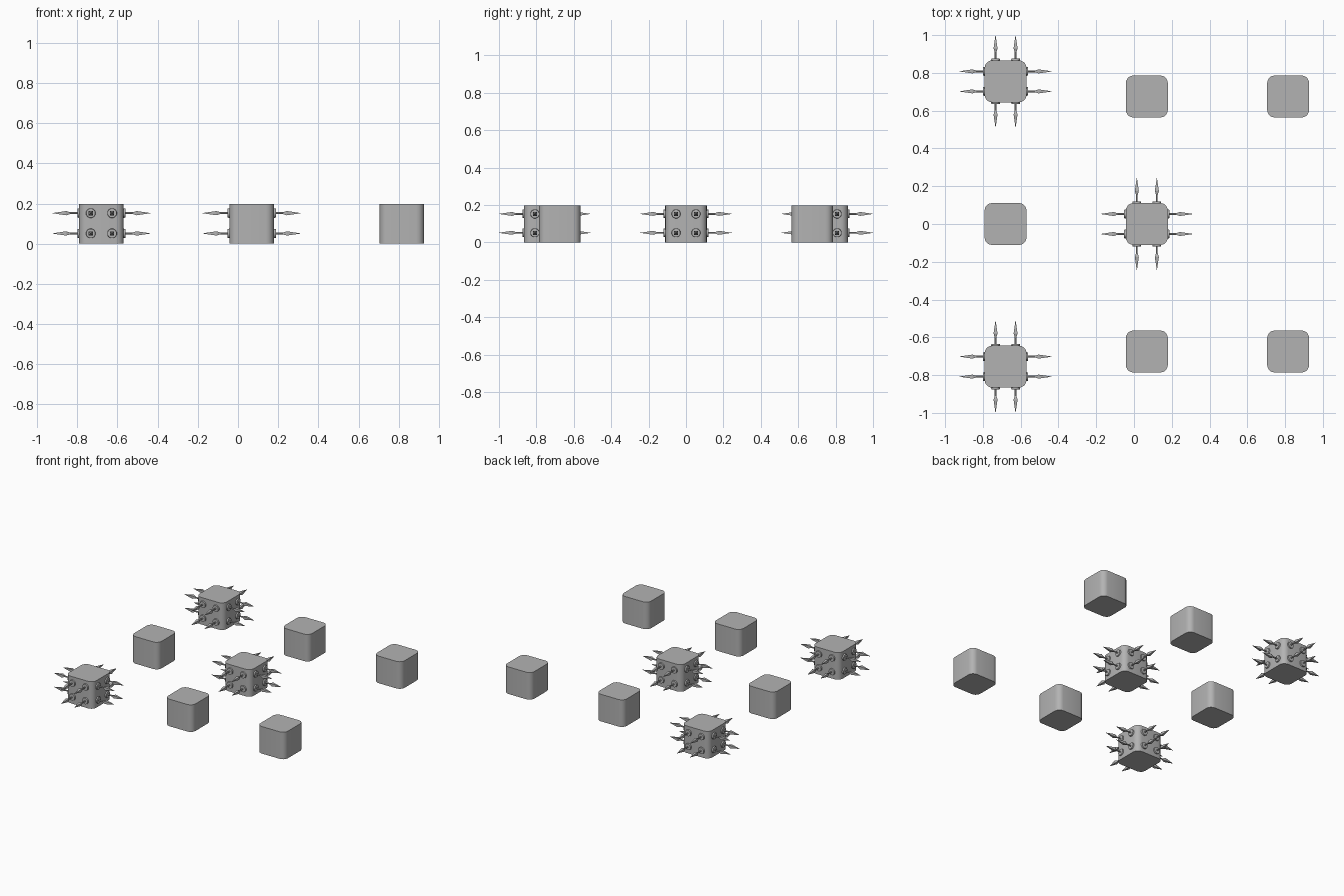
import bpy, bmesh, math
from mathutils import Matrix, Vector

cube = bpy.data.objects.get("Cube")
if cube:
    bpy.data.objects.remove(cube, do_unlink=True)

HALF, HEIGHT = 0.111, 0.198


def material(name, value):
    m = bpy.data.materials.new(name)
    m.use_nodes = True
    m.diffuse_color = (value, value, value, 1)
    m.node_tree.nodes["Principled BSDF"].inputs["Base Color"].default_value = (value, value, value, 1)
    return m


GREY = material("stone grey", 0.45)


def finish(name, bm, angle):
    bmesh.ops.recalc_face_normals(bm, faces=bm.faces)
    mesh = bpy.data.meshes.new(name)
    bm.to_mesh(mesh)
    bm.free()
    mesh.materials.append(GREY)
    obj = bpy.data.objects.new(name, mesh)
    bpy.context.collection.objects.link(obj)
    bpy.ops.object.select_all(action='DESELECT')
    obj.select_set(True)
    bpy.context.view_layer.objects.active = obj
    bpy.ops.object.shade_smooth_by_angle(angle=math.radians(angle))
    return obj


def block(name, x, y):
    """Box with rounded upright edges."""
    bm = bmesh.new()
    bmesh.ops.create_cube(bm, size=1, matrix=Matrix.Translation((x, y, HEIGHT / 2))
                          @ Matrix.Diagonal((2 * HALF, 2 * HALF, HEIGHT, 1)))
    upright = [e for e in bm.edges if abs(e.verts[0].co.z - e.verts[1].co.z) > 0.1]
    bmesh.ops.bevel(bm, geom=upright, offset=0.04, segments=5, profile=0.5, affect='EDGES')
    return finish(name, bm, 40)


def cone(bm, frame, sides, start, end, r1, r2):
    """Tapered section between two distances along the local z axis."""
    turn = Matrix.Rotation(math.pi / sides, 4, 'Z')
    place = frame @ Matrix.Translation((0, 0, (start + end) / 2)) @ turn
    bmesh.ops.create_cone(bm, cap_ends=True, segments=sides, radius1=r1, radius2=r2,
                          depth=end - start, matrix=place)


def spikes(name, x, y):
    """Two by two spikes on each of the four walls."""
    bm = bmesh.new()
    for side in range(4):
        for across in (-0.053, 0.053):
            for z in (0.051, 0.152):
                frame = (Matrix.Translation((x, y, z))
                         @ Matrix.Rotation(side * math.pi / 2, 4, 'Z')
                         @ Matrix.Translation((0, across, 0))
                         @ Matrix.Rotation(math.pi / 2, 4, 'Y'))
                cone(bm, frame, 12, HALF - 0.005, HALF + 0.009, 0.025, 0.023)   # mounting disc
                cone(bm, frame, 8, HALF, 0.165, 0.005, 0.005)                   # shaft
                cone(bm, frame, 4, 0.155, 0.175, 0.006, 0.015)                  # head back
                cone(bm, frame, 4, 0.175, 0.245, 0.015, 0.0005)                 # head point
    return finish(name, bm, 35)


# Spiked blocks
for label, x, y in (("back", -0.68, 0.755), ("centre", 0.068, 0), ("front", -0.68, -0.755)):
    block("spiked_block_" + label, x, y)
    spikes("spikes_" + label, x, y)

# Plain blocks
block("plain_block_right", -0.68, 0)
for x, column in ((0.068, "middle"), (0.816, "left")):
    for sign, row in ((1, "back"), (-1, "front")):
        block(f"plain_block_{column}_{row}", x, sign * 0.675)
